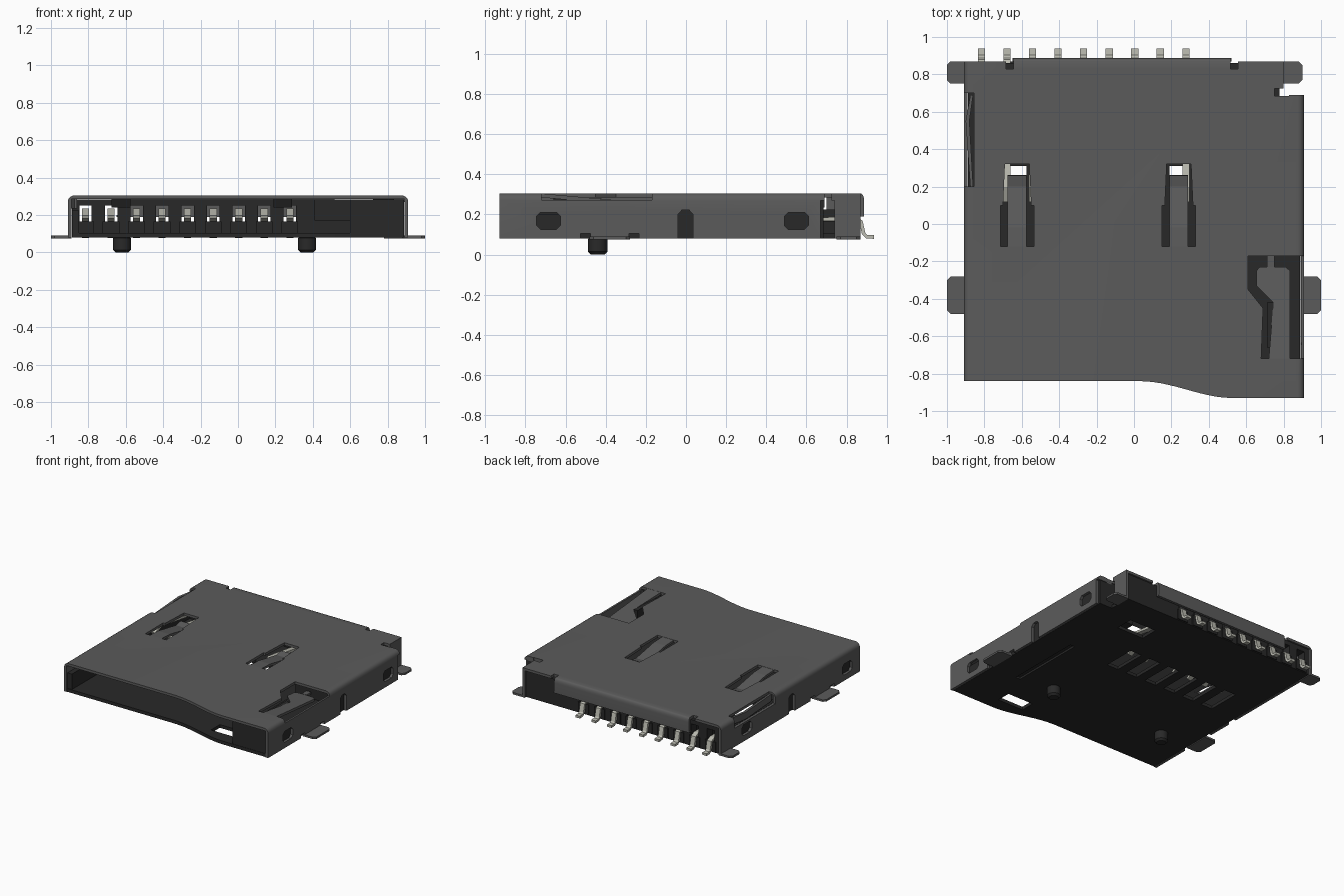
import bpy, bmesh, math
from mathutils import Vector

if "Cube" in bpy.data.objects:
    bpy.data.objects.remove(bpy.data.objects["Cube"])


def material(name, rgb):
    m = bpy.data.materials.new(name)
    m.use_nodes = True
    m.diffuse_color = (*rgb, 1)
    m.node_tree.nodes["Principled BSDF"].inputs["Base Color"].default_value = (*rgb, 1)
    return m


SHELL = material("dark grey metal", (0.105, 0.105, 0.105))
BASE = material("black plastic", (0.022, 0.022, 0.022))
PIN = material("pale contact metal", (0.5, 0.5, 0.44))


def prism(name, pts, lo, hi, mat, axis="z"):
    """Extrude a flat outline: (x, y) along z, or (y, z) along x."""
    bm = bmesh.new()
    put = (lambda p, t: (p[0], p[1], t)) if axis == "z" else (lambda p, t: (t, p[0], p[1]))
    f = bm.faces.new([bm.verts.new(put(p, lo)) for p in pts])
    r = bmesh.ops.extrude_face_region(bm, geom=[f])
    d = Vector(put((0, 0), hi - lo))
    bmesh.ops.translate(bm, vec=d, verts=[v for v in r["geom"] if isinstance(v, bmesh.types.BMVert)])
    bmesh.ops.recalc_face_normals(bm, faces=bm.faces)
    me = bpy.data.meshes.new(name)
    bm.to_mesh(me)
    bm.free()
    ob = bpy.data.objects.new(name, me)
    bpy.context.collection.objects.link(ob)
    me.materials.append(mat)
    return ob


def box(name, x0, x1, y0, y1, z0, z1, mat):
    return prism(name, [(x0, y0), (x1, y0), (x1, y1), (x0, y1)], z0, z1, mat)


def ribbon(name, path, thick, x0, x1, mat):
    """Bent sheet strip that follows a (y, z) path."""
    p = [Vector(q) for q in path]
    up, down = [], []
    for i, q in enumerate(p):
        t = (p[min(i + 1, len(p) - 1)] - p[max(i - 1, 0)]).normalized()
        n = Vector((-t.y, t.x)) * thick / 2
        up.append(q + n)
        down.append(q - n)
    return prism(name, up + down[::-1], x0, x1, mat, "x")


def activate(ob):
    bpy.ops.object.select_all(action="DESELECT")
    ob.select_set(True)
    bpy.context.view_layer.objects.active = ob


def cut(ob, cutters):
    for c in cutters:
        c.hide_render = True
        m = ob.modifiers.new("cut", "BOOLEAN")
        m.operation, m.solver, m.object = "DIFFERENCE", "EXACT", c
        activate(ob)
        bpy.ops.object.modifier_apply(modifier=m.name)
        bpy.data.objects.remove(c)


def hole(*b):
    return box("cutter", *b, ob_mat)


def smooth(ob):
    activate(ob)
    bpy.ops.object.shade_smooth_by_angle(angle=math.radians(35))


# Front edge with its S-shaped step
TOP = 0.305
front = []
for i in range(13):
    t = i / 12
    front.append((0.02 + 0.5 * t, -0.84 - 0.09 * (t * t * (3 - 2 * t)) ** 1.1))

# Metal shell with rounded top edges
shell = prism("shell", [(-0.91, -0.84)] + front + [
    (0.91, -0.93), (0.91, 0.69), (0.80, 0.69), (0.80, 0.87), (0.52, 0.87), (0.52, 0.887),
    (-0.65, 0.887), (-0.65, 0.87), (-0.91, 0.87)], 0.08, TOP, SHELL)
bm = bmesh.new()
bm.from_mesh(shell.data)
rounded = []
for e in bm.edges:
    a, b = (v.co for v in e.verts)
    if min(a.z, b.z) > TOP - 0.001 and (
            (abs(a.x - b.x) < 1e-4 and abs(a.x) > 0.9) or (a.y > 0.88 and b.y > 0.88)):
        rounded.append(e)
bmesh.ops.bevel(bm, geom=rounded, offset=0.035, segments=4, profile=0.5, affect="EDGES")
bm.to_mesh(shell.data)
bm.free()

# Hollow interior, open front, back below the flap
ob_mat = SHELL
cutters = [
    prism("cutter", [(-0.89, -1.1), (0.89, -1.1), (0.89, 0.67), (0.78, 0.67),
                     (0.78, 0.868), (-0.89, 0.868)], 0.0, TOP - 0.02, SHELL),
    hole(-0.89, 0.78, 0.84, 1.0, 0.0, 0.19),
    hole(-0.89, -0.65, 0.84, 1.0, 0.0, TOP - 0.02),
    hole(0.52, 0.78, 0.84, 1.0, 0.0, TOP - 0.02),
    hole(0.75, 0.83, 0.685, 0.725, 0.0, 0.4),
    hole(0.75, 0.95, 0.67, 0.74, 0.0, 0.27),
    hole(-0.685, -0.645, 0.83, 0.95, 0.2, 0.4),
    hole(0.515, 0.555, 0.83, 0.95, 0.2, 0.4),
    hole(-0.95, -0.855, 0.2, 0.7, 0.225, 0.4),
    # opening around the locking spring
    prism("cutter", [(0.61, -0.17), (0.895, -0.17), (0.895, -0.72), (0.68, -0.72), (0.69, -0.45),
                     (0.61, -0.35)], 0.2, 0.4, SHELL),
    hole(0.86, 0.95, -0.72, -0.17, 0.272, 0.4),
]
# Finger openings in the roof
FINGERS = (-0.625, 0.24)
for x in FINGERS:
    cutters.append(prism("cutter", [
        (x - 0.09, -0.12), (x + 0.09, -0.12), (x + 0.09, 0.1), (x + 0.075, 0.1), (x + 0.065, 0.32),
        (x - 0.065, 0.32), (x - 0.075, 0.1), (x - 0.09, 0.1)], 0.2, 0.4, SHELL))
# Side windows and slots, both sides
for s in (-1, 1):
    xa, xb = sorted((s * 0.86, s * 0.95))
    for y in (-0.685, 0.55):
        cutters.append(prism("cutter", [
            (y - 0.06, 0.145), (y - 0.04, 0.125), (y + 0.04, 0.125), (y + 0.06, 0.145),
            (y + 0.06, 0.19), (y + 0.04, 0.21), (y - 0.04, 0.21), (y - 0.06, 0.19)],
            xa, xb, SHELL, "x"))
    cutters.append(prism("cutter", [(-0.04, 0.0), (0.035, 0.0), (0.035, 0.2), (0.015, 0.222),
                                    (-0.02, 0.222), (-0.04, 0.2)], xa, xb, SHELL, "x"))
    for y in (-0.5, -0.26):
        cutters.append(hole(xa, xb, y - 0.025, y + 0.025, 0.0, 0.105))
cut(shell, cutters)
smooth(shell)

# Roof fingers bent down into the slot
for x in FINGERS:
    ribbon("roof_finger", [(-0.13, 0.295), (-0.02, 0.29), (0.1, 0.268), (0.2, 0.25), (0.26, 0.262)],
           0.018, x - 0.05, x + 0.05, SHELL)

# Locking spring with a wide head, sloping down from its root
spring = prism("locking_spring", [(0.72, -0.73), (0.835, -0.73), (0.835, -0.25), (0.81, -0.23),
                                  (0.67, -0.23), (0.655, -0.25), (0.655, -0.33), (0.745, -0.42)],
               0.285, TOP, SHELL)
for v in spring.data.vertices:
    v.co.z -= 0.09 * (v.co.y + 0.73)
box("spring_lip", 0.71, 0.745, -0.66, -0.42, 0.22, 0.28, BASE)
box("spring_catch", 0.71, 0.75, -0.23, -0.17, 0.245, 0.262, SHELL)

# Side leaf spring in the left opening
prism("side_leaf", [(-0.875, 0.2), (-0.86, 0.2), (-0.88, 0.55), (-0.86, 0.69), (-0.875, 0.69),
                    (-0.9, 0.55)], 0.235, 0.29, SHELL)

# Solder tabs
for x0, x1, y0, y1 in ((-1, -0.89, -0.48, -0.28), (0.89, 1, -0.48, -0.28),
                       (-1, -0.89, 0.75, 0.87), (0.78, 0.9, 0.75, 0.87)):
    s = -1 if x0 < 0 else 1
    xo, xi = (x0, x1) if s < 0 else (x1, x0)
    c = 0.02
    prism("solder_tab", [(xi, y0), (xo - s * c, y0), (xo, y0 + c), (xo, y1 - c),
                         (xo - s * c, y1), (xi, y1)], 0.075, 0.09, SHELL)

# Plastic floor with contact slots and openings
floor = prism("base_floor", [(-0.888, -0.835)] + [(x, y + 0.005) for x, y in front] + [
    (0.888, -0.925), (0.888, 0.685), (0.778, 0.685), (0.778, 0.86), (-0.888, 0.86)],
    0.08, 0.105, BASE)
ob_mat = BASE
slots = [hole(x - 0.05, x + 0.05, 0.05, 0.31, 0, 0.2) for x in [0.24 - 0.173 * i for i in range(6)]]
cut(floor, slots + [hole(0.34, 0.57, 0.5, 0.64, 0, 0.2), hole(0.34, 0.56, -0.82, -0.71, 0, 0.2),
                    hole(0.63, 0.67, -0.5, 0.1, 0, 0.095)])

# Plastic walls, mechanism block and slider
box("left_wall", -0.888, -0.85, -0.83, 0.86, 0.1, 0.225, BASE)
box("right_front_block", 0.6, 0.888, -0.922, -0.74, 0.1, 0.283, BASE)
box("spring_bed", 0.6, 0.888, -0.75, -0.14, 0.1, 0.2, BASE)
box("mechanism_block", 0.6, 0.888, -0.15, 0.685, 0.1, 0.283, BASE)
box("slider", 0.41, 0.6, 0.3, 0.48, 0.17, 0.283, BASE)

# Back wall with a window for each contact
PINS = [-0.815 + 0.1365 * i for i in range(9)]
back = box("back_wall", -0.888, 0.778, 0.79, 0.86, 0.1, 0.283, BASE)
cut(back, [hole(x - 0.033, x + 0.033, 0.7, 0.95, 0.165, 0.25) for x in PINS])
for x in PINS:
    box("contact_block", x - 0.045, x + 0.045, 0.62, 0.868, 0.085, 0.165, BASE)

# Contacts: curved beam, step down and solder foot
for x in PINS:
    ribbon("contact_pin", [(0.12, 0.19), (0.2, 0.225), (0.28, 0.215), (0.55, 0.175), (0.84, 0.178),
                           (0.872, 0.165), (0.885, 0.105), (0.9, 0.089), (0.937, 0.087)],
           0.018, x - 0.019, x + 0.019, PIN)

# Locating pegs with a chamfered tip
for x in (-0.62, 0.37):
    bpy.ops.mesh.primitive_cylinder_add(vertices=24, radius=0.048, depth=0.09, location=(x, -0.44, 0.045))
    peg = bpy.context.object
    peg.name = "locating_peg"
    peg.data.materials.append(BASE)
    bv = peg.modifiers.new("tip", "BEVEL")
    bv.width, bv.segments, bv.limit_method = 0.014, 1, "ANGLE"
    bv.angle_limit = math.radians(60)
    smooth(peg)
